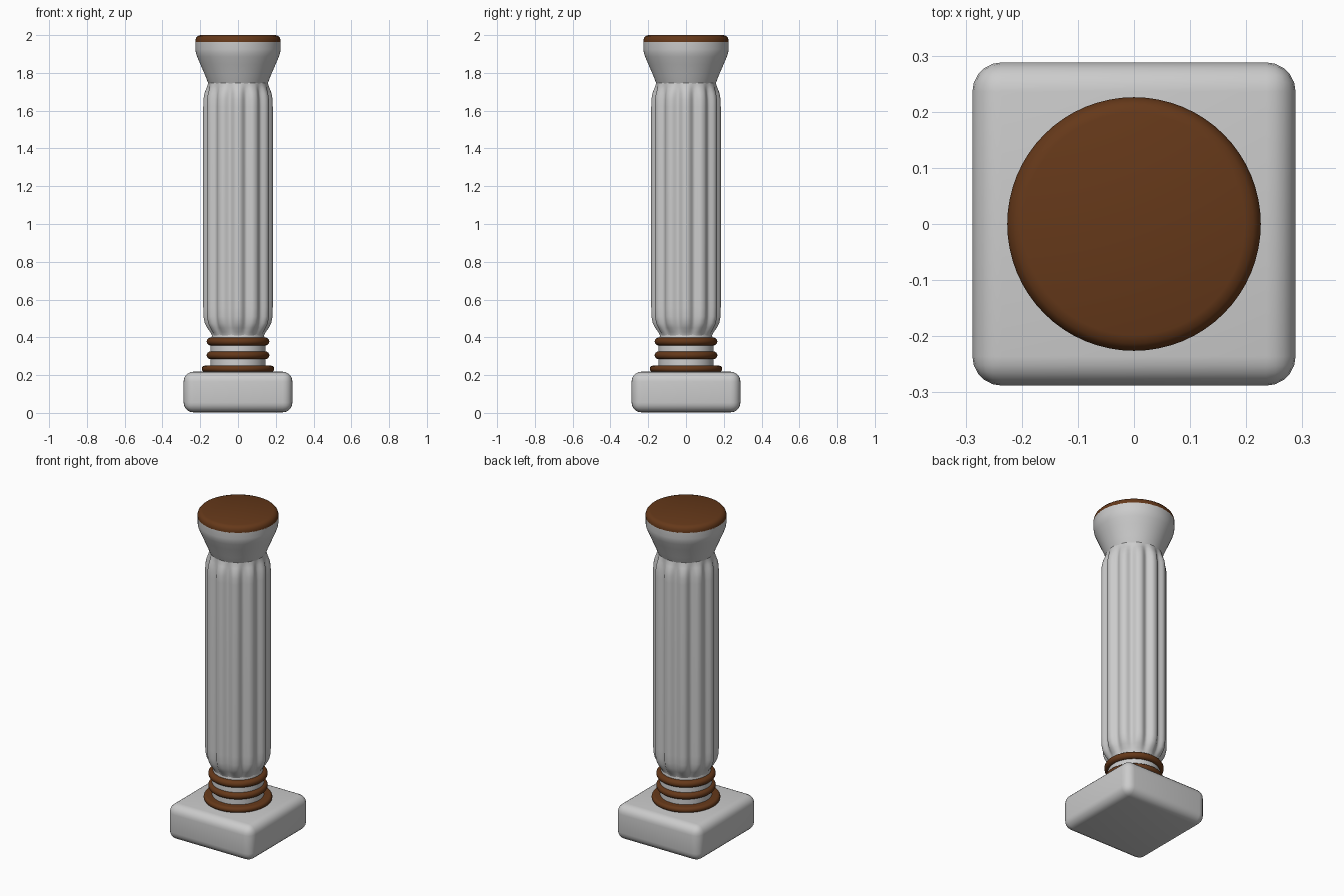
import bpy, bmesh, math

if "Cube" in bpy.data.objects:
    bpy.data.objects.remove(bpy.data.objects["Cube"])

brown = bpy.data.materials.new("brown")
brown.diffuse_color = (0.13, 0.04, 0.01, 1)
brown.use_nodes = True
brown.node_tree.nodes["Principled BSDF"].inputs["Base Color"].default_value = brown.diffuse_color


def finish(name, bm, mat=None, angle=40):
    bmesh.ops.recalc_face_normals(bm, faces=bm.faces[:])
    me = bpy.data.meshes.new(name)
    bm.to_mesh(me)
    bm.free()
    ob = bpy.data.objects.new(name, me)
    bpy.context.collection.objects.link(ob)
    if mat:
        me.materials.append(mat)
    bpy.ops.object.select_all(action='DESELECT')
    ob.select_set(True)
    bpy.context.view_layer.objects.active = ob
    bpy.ops.object.shade_smooth_by_angle(angle=math.radians(angle))
    return ob


def lathe(name, profile, mat=None, segs=64, flutes=12):
    """Profile points are (radius, z, flute depth)."""
    bm = bmesh.new()
    rings = []
    for r, z, depth in profile:
        ring = []
        for i in range(segs):
            a = 2 * math.pi * i / segs
            rr = r - depth * (0.5 - 0.5 * math.cos(flutes * a)) ** 1.5
            ring.append(bm.verts.new((rr * math.cos(a), rr * math.sin(a), z)))
        rings.append(ring)
    for lo, hi in zip(rings, rings[1:]):
        for i in range(segs):
            j = (i + 1) % segs
            bm.faces.new((lo[i], lo[j], hi[j], hi[i]))
    bm.faces.new(rings[0][::-1])
    bm.faces.new(rings[-1])
    return finish(name, bm, mat)


def rounded_disc(name, radius, z0, z1):
    # Disc with a half-round rim
    h = (z1 - z0) / 2
    pts = []
    for k in range(9):
        t = -math.pi / 2 + math.pi * k / 8
        pts.append((radius - h + h * math.cos(t), z0 + h + h * math.sin(t), 0))
    return lathe(name, pts, brown)


# Square plinth with rounded edges
bm = bmesh.new()
bmesh.ops.create_cube(bm, size=1)
for v in bm.verts:
    v.co = (v.co.x * 0.576, v.co.y * 0.576, (v.co.z + 0.5) * 0.215 + 0.003)
bmesh.ops.bevel(bm, geom=bm.edges[:], offset=0.052, segments=5, profile=0.5,
                affect='EDGES')
finish("plinth", bm)

# Neck and brown rings
lathe("neck", [(0.145, 0.2, 0), (0.145, 0.37, 0), (0.136, 0.42, 0)])
rounded_disc("lower_ring", 0.192, 0.216, 0.25)
rounded_disc("middle_ring", 0.166, 0.285, 0.325)
rounded_disc("upper_ring", 0.166, 0.357, 0.399)

# Fluted shaft, flutes fading out at both ends
lathe("shaft", [(0.132, 0.39, 0), (0.138, 0.41, 0.002), (0.147, 0.428, 0.007),
                (0.163, 0.45, 0.013), (0.176, 0.475, 0.018), (0.183, 0.51, 0.02),
                (0.184, 0.56, 0.02), (0.184, 1.62, 0.02), (0.183, 1.66, 0.02),
                (0.178, 1.69, 0.018), (0.169, 1.715, 0.011),
                (0.161, 1.735, 0.004), (0.157, 1.755, 0)], segs=144)

# Flared capital
lathe("capital", [(0.15, 1.73, 0), (0.159, 1.748, 0), (0.173, 1.785, 0),
                  (0.199, 1.845, 0), (0.216, 1.885, 0), (0.223, 1.905, 0),
                  (0.226, 1.925, 0), (0.226, 1.963, 0)])

# Brown top cap
lathe("top_cap", [(0.226, 1.961, 0), (0.226, 1.972, 0), (0.222, 1.985, 0),
                  (0.213, 1.995, 0), (0.198, 2.0, 0)], brown)
